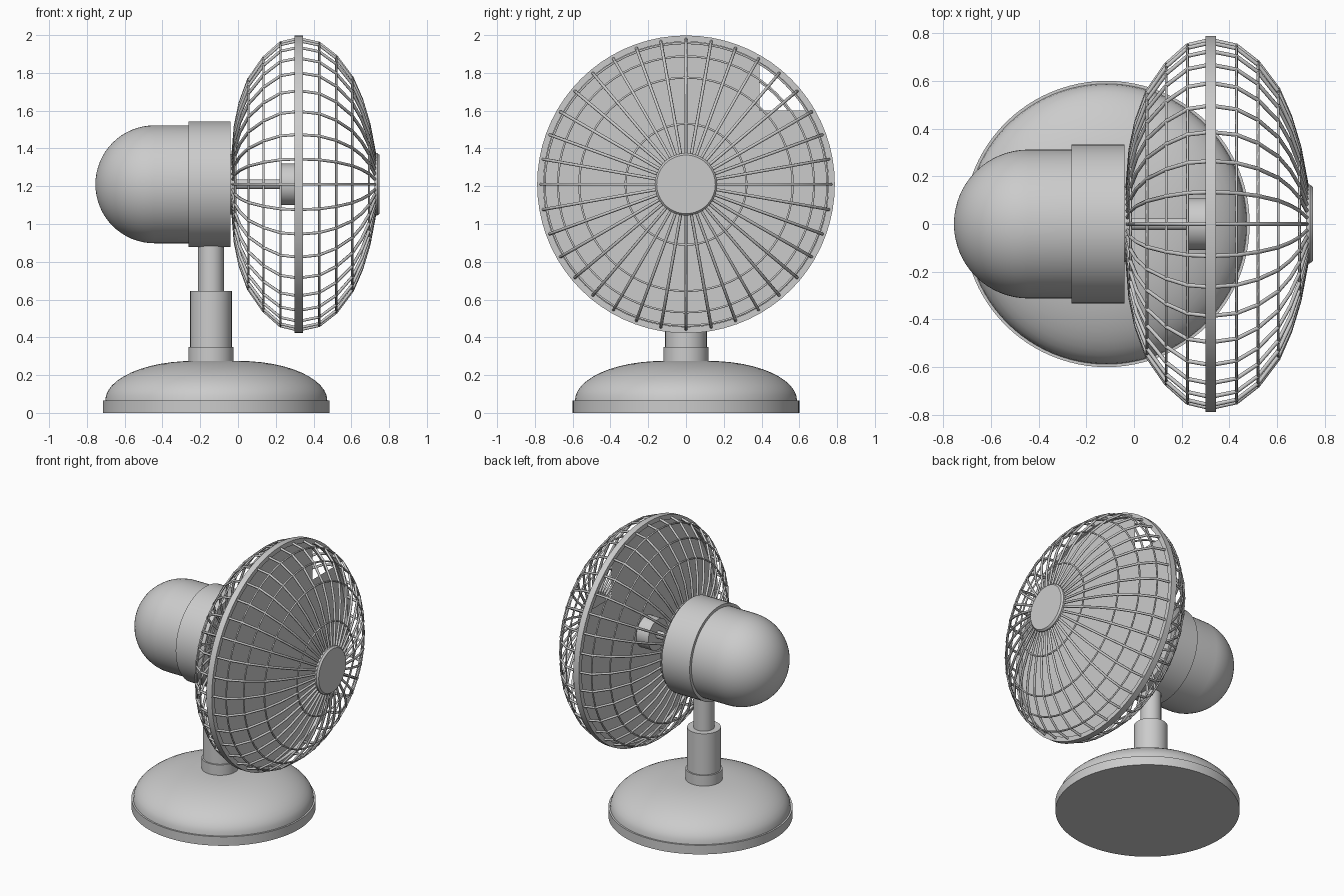
import bpy, bmesh
from math import cos, sin, pi, radians, sqrt, atan2

if "Cube" in bpy.data.objects:
    bpy.data.objects.remove(bpy.data.objects["Cube"])

AXIS_Z = 1.21   # height of the fan axis
RING_X = 0.32   # plane of the cage's outer ring


def lathe(name, profile, axis="Z", x=0.0, seg=64, closed=False):
    """Spin (radius, position) points around a vertical axis or the fan axis."""
    bm = bmesh.new()
    loops = []
    for r, h in profile:
        loop = []
        for i in range(seg if r > 0 else 1):
            a = 2 * pi * i / seg
            co = (x + r * cos(a), r * sin(a), h) if axis == "Z" else (h, r * cos(a), AXIS_Z + r * sin(a))
            loop.append(bm.verts.new(co))
        loops.append(loop)
    pairs = list(zip(loops, loops[1:]))
    if closed:
        pairs.append((loops[-1], loops[0]))
    for a, b in pairs:
        for i in range(seg):
            j = (i + 1) % seg
            quad = [a[i % len(a)], a[j % len(a)], b[j % len(b)], b[i % len(b)]]
            bm.faces.new(list(dict.fromkeys(quad)))
    bmesh.ops.recalc_face_normals(bm, faces=bm.faces)
    me = bpy.data.meshes.new(name)
    bm.to_mesh(me)
    bm.free()
    ob = bpy.data.objects.new(name, me)
    bpy.context.collection.objects.link(ob)
    bpy.ops.object.select_all(action="DESELECT")
    ob.select_set(True)
    bpy.context.view_layer.objects.active = ob
    bpy.ops.object.shade_smooth_by_angle(angle=radians(35))
    return ob


def cylinder(name, r, a, b, **kw):
    return lathe(name, [(0, a), (r, a), (r, b), (0, b)], **kw)


def wires(name, paths, radius, cyclic=False):
    """Round wires along a list of point paths."""
    cu = bpy.data.curves.new(name, "CURVE")
    cu.dimensions = "3D"
    cu.bevel_depth = radius
    cu.bevel_resolution = 1
    cu.use_fill_caps = True
    for path in paths:
        sp = cu.splines.new("POLY")
        sp.points.add(len(path) - 1)
        for p, co in zip(sp.points, path):
            p.co = (*co, 1)
        sp.use_cyclic_u = cyclic
    ob = bpy.data.objects.new(name, cu)
    bpy.context.collection.objects.link(ob)


def polar(x, r, a):
    return (x, r * cos(a), AXIS_Z + r * sin(a))


# base: rim plus domed top
dome = [(0.12 + 0.468 * cos(t), 0.065 + 0.21 * sin(t)) for t in [pi / 2 * i / 12 for i in range(13)]]
lathe("base", [(0, 0), (0.6, 0), (0.6, 0.065)] + dome + [(0, 0.275)], x=-0.115, seg=96)

# stand
cylinder("stand_collar", 0.12, 0.26, 0.35, x=-0.143)
cylinder("stand_sleeve", 0.11, 0.34, 0.645, x=-0.143)
cylinder("stand_pole", 0.068, 0.63, 0.92, x=-0.143)

# motor housing
R = 0.312
cap = [(R * sin(t), -0.443 - R * cos(t)) for t in [pi / 2 * i / 16 for i in range(17)]]
cap[0] = (0, -0.755)
lathe("motor_housing", cap + [(R, -0.25), (0, -0.25)], axis="X")
cylinder("motor_collar", 0.333, -0.262, -0.04, axis="X")
cylinder("cage_back_plate", 0.16, -0.042, -0.015, axis="X")

# shaft and hub
cylinder("shaft", 0.026, -0.04, 0.3, axis="X", seg=24)
cylinder("hub", 0.11, 0.222, 0.318, axis="X", seg=48)

# blade disc: flat, with one square-cornered notch
rd, c = 0.77, 0.39
a0 = atan2(c, sqrt(rd * rd - c * c))
a1 = pi / 2 - a0
n = 80
outline = [polar(RING_X, rd, a1 + (2 * pi + a0 - a1) * i / n) for i in range(n + 1)]
outline.append((RING_X, c, AXIS_Z + c))
me = bpy.data.meshes.new("blade_disc")
me.from_pydata(outline, [], [list(range(len(outline)))])
bpy.context.collection.objects.link(bpy.data.objects.new("blade_disc", me))

# cage: outer band, then front and rear wires
lathe("cage_band", [(0.755, 0.3), (0.788, 0.3), (0.788, 0.343), (0.755, 0.343)],
      axis="X", seg=72, closed=True)
front = [(RING_X, 0.772), (0.43, 0.748), (0.52, 0.678), (0.605, 0.565), (0.655, 0.45), (0.694, 0.32), (0.732, 0.12)]
rear = [(RING_X, 0.772), (0.225, 0.75), (0.135, 0.67), (0.055, 0.555), (0.01, 0.43), (-0.015, 0.31), (-0.03, 0.12)]
for side, prof, rings in (("front", front, (1, 2, 3, 5)), ("rear", rear, (1, 2, 3, 5))):
    spokes = [[polar(x, r, radians(10 * k)) for x, r in prof] for k in range(36)]
    wires(f"cage_{side}_spokes", spokes, 0.0085)
    hoops = [[polar(*prof[i], radians(5 * k)) for k in range(72)] for i in rings]
    wires(f"cage_{side}_hoops", hoops, 0.006, cyclic=True)

# front cap
lathe("cage_front_cap", [(0, 0.722), (0.165, 0.722), (0.165, 0.738), (0.155, 0.75), (0, 0.75)], axis="X")
